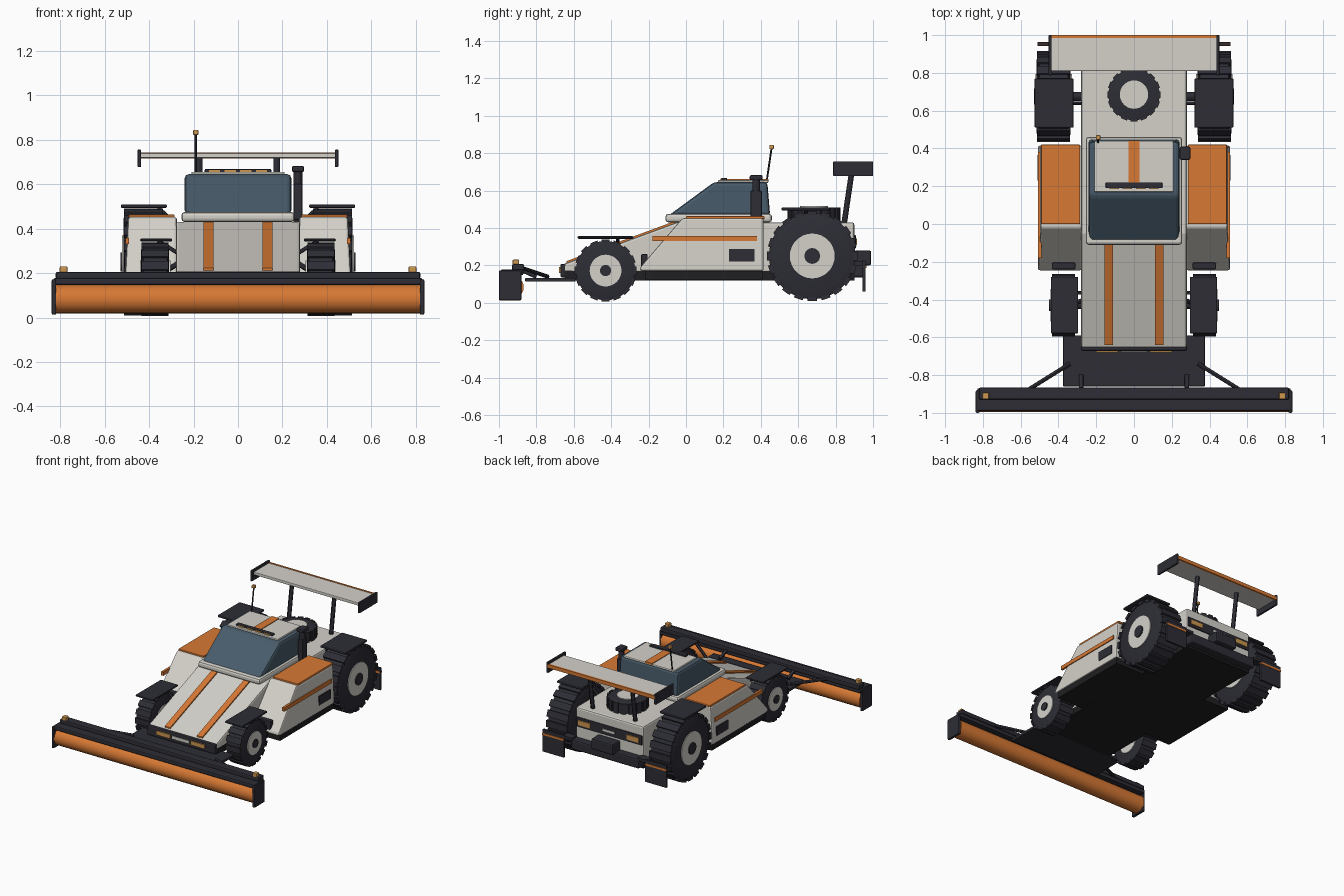
import bpy, bmesh, math
from mathutils import Vector, Matrix

if "Cube" in bpy.data.objects:
    bpy.data.objects.remove(bpy.data.objects["Cube"], do_unlink=True)


def material(name, r, g, b):
    m = bpy.data.materials.new(name)
    m.use_nodes = True
    m.diffuse_color = (r, g, b, 1)
    m.node_tree.nodes["Principled BSDF"].inputs["Base Color"].default_value = (r, g, b, 1)
    return m


WHITE = material("off white", .66, .64, .59)
ORANGE = material("orange", .68, .19, .034)
DARK = material("charcoal", .026, .026, .036)
BLACK = material("floor black", .014, .014, .016)
GLASS = material("blue glass", .065, .105, .145)
AMBER = material("amber", .62, .31, .08)
round_parts = []


def finish(name, bm, mats, bevel=0):
    bmesh.ops.recalc_face_normals(bm, faces=bm.faces)
    me = bpy.data.meshes.new(name)
    bm.to_mesh(me)
    bm.free()
    for m in mats:
        me.materials.append(m)
    ob = bpy.data.objects.new(name, me)
    bpy.context.collection.objects.link(ob)
    if bevel:
        mod = ob.modifiers.new("Bevel", "BEVEL")
        mod.width = bevel
        mod.segments = 2
    return ob


def box(name, x, y, z, mat, bevel=0):
    """Box given by its (low, high) range on each axis."""
    bm = bmesh.new()
    size = [abs(r[1] - r[0]) for r in (x, y, z)]
    mid = [(r[0] + r[1]) / 2 for r in (x, y, z)]
    bmesh.ops.create_cube(bm, size=1, matrix=Matrix.Translation(mid) @ Matrix.Diagonal((*size, 1)))
    return finish(name, bm, [mat], bevel)


def pair(name, x, y, z, mat, bevel=0):
    for side, s in (("left", 1), ("right", -1)):
        box(f"{name}_{side}", (s * x[0], s * x[1]), y, z, mat, bevel)


def prism(name, profile, x0, x1, mat, bevel=0, taper=None):
    """Side profile (y, z) stretched along x; taper moves the high outer edge."""
    bm = bmesh.new()
    face = bm.faces.new([bm.verts.new((x0, y, z)) for y, z in profile])
    new = bmesh.ops.extrude_face_region(bm, geom=[face])["geom"]
    for v in new:
        if isinstance(v, bmesh.types.BMVert):
            v.co.x = taper if taper and v.co.z > .4 else x1
    return finish(name, bm, [mat], bevel)


def rod(name, a, b, r, mat, sides=12):
    a, b = Vector(a), Vector(b)
    bm = bmesh.new()
    rot = (b - a).to_track_quat("Z", "Y").to_matrix().to_4x4()
    bmesh.ops.create_cone(bm, cap_ends=True, segments=sides, radius1=r, radius2=r,
                          depth=(b - a).length, matrix=Matrix.Translation((a + b) / 2) @ rot)
    ob = finish(name, bm, [mat])
    round_parts.append(ob)
    return ob


def wheel(name, centre, radius, width, rim, hub, lugs, flat=False):
    """Lathed tyre with lugs around it, a pale rim and a dark hub."""
    h, r, n = width / 2, radius * .955, 36
    bm = bmesh.new()
    profile = [(-h, 0), (-h, r * .85), (-h * .85, r), (h * .85, r), (h, r * .85), (h, 0)]
    verts = [bm.verts.new((x, 0, z)) for x, z in profile]
    edges = [bm.edges.new(e) for e in zip(verts, verts[1:])]
    bmesh.ops.spin(bm, geom=verts + edges, cent=(0, 0, 0), axis=(1, 0, 0),
                   angle=math.tau, steps=n, use_duplicate=False)
    bmesh.ops.remove_doubles(bm, verts=bm.verts, dist=.0001)
    for i in range(lugs):
        bmesh.ops.create_cube(bm, size=1, matrix=Matrix.Rotation(math.tau * i / lugs, 4, "X")
                              @ Matrix.Translation((0, 0, radius * .95))
                              @ Matrix.Diagonal((width * .97, radius * 4 / lugs, radius * .09, 1)))
    place = Matrix.Translation(centre) @ (Matrix.Rotation(math.pi / 2, 4, "Y") if flat else Matrix())
    tyre = finish(name + "_tyre", bm, [DARK])
    round_parts.append(tyre)
    tyre.matrix_world = place
    for part, size, out, mat in (("rim", rim, .006, WHITE), ("hub", hub, .014, DARK)):
        if size:
            rod(f"{name}_{part}", (-h - out, 0, 0), (h + out, 0, 0), size, mat, 32).matrix_world = place


# Chassis and central body
box("chassis_floor", (-.28, .28), (-.65, .9), (.12, .17), BLACK)
box("pod_floor", (-.5, .5), (-.22, .41), (.125, .175), BLACK)
prism("main_body", [(-.66, .16), (-.66, .205), (-.05, .43), (.9, .43), (.9, .16)],
      -.28, .28, WHITE, .012)
for s in (1, -1):
    prism("nose_stripe", [(-.64, .205), (-.64, .222), (-.05, .44), (-.05, .42)],
          s * .11, s * .155, ORANGE)

# Side pods
for side, s in (("left", 1), ("right", -1)):
    prism("side_pod_" + side, [(-.245, .17), (-.245, .19), (-.02, .452), (.415, .452), (.415, .17)],
          s * .275, s * .508, WHITE, .012, s * .494)
pair("pod_top_panel", (.285, .492), (0, .42), (.448, .463), ORANGE, .004)
pair("pod_side_stripe", (.49, .507), (-.18, .38), (.33, .358), ORANGE)
pair("pod_vent", (.495, .51), (.23, .365), (.22, .287), DARK)

# Cabin
box("cabin_rim", (-.255, .255), (-.11, .46), (.43, .475), WHITE, .015)
prism("cabin_glass", [(-.095, .465), (.15, .645), (.435, .645), (.45, .465)], -.24, .24, GLASS, .018)
box("roof", (-.21, .21), (.17, .44), (.64, .656), WHITE, .006)
box("roof_stripe", (-.03, .03), (.19, .442), (.65, .661), ORANGE)
box("roof_light_bar", (-.15, .15), (.19, .22), (.648, .668), DARK, .004)
for i in range(4):
    x = (i - 1.5) * .07
    box("roof_lamp", (x - .025, x + .025), (.184, .195), (.651, .665), AMBER)

# Exhaust stack and antenna
rod("exhaust_pipe", (.27, .375, .43), (.27, .375, .67), .02, DARK)
box("exhaust_cap", (.242, .298), (.34, .41), (.655, .682), DARK, .008)
box("exhaust_base", (.25, .29), (.345, .405), (.44, .6), DARK, .006)
rod("antenna", (-.19, .43, .64), (-.19, .458, .83), .005, DARK, 8)
box("antenna_tip", (-.202, -.178), (.446, .47), (.822, .844), AMBER, .004)

# Wheels, axles, fenders and flaps
for side, s in (("left", 1), ("right", -1)):
    wheel("rear_wheel_" + side, (s * .425, .675, .25), .242, .18, .12, .042, 20)
    wheel("front_wheel_" + side, (s * .373, -.43, .172), .166, .125, .085, .03, 16)
    rod("rear_fender_arm", (s * .26, .64, .4), (s * .36, .64, .495), .009, DARK)
    rod("front_fender_arm", (s * .27, -.365, .29), (s * .36, -.365, .345), .009, DARK)
    rod("front_upper_arm", (s * .26, -.4, .25), (s * .34, -.43, .2), .012, DARK)
rod("rear_axle", (-.36, .675, .25), (.36, .675, .25), .025, DARK)
rod("front_axle", (-.33, -.43, .172), (.33, -.43, .172), .02, DARK)
pair("rear_fender", (.32, .527), (.51, .77), (.493, .509), DARK, .006)
pair("front_fender", (.296, .44), (-.58, -.28), (.342, .356), DARK, .006)
pair("front_mud_flap", (.31, .435), (-.24, -.205), (.19, .26), DARK, .006)
pair("rear_mud_flap", (.335, .51), (.945, .96), (.06, .225), DARK)
pair("rear_flap_stripe", (.335, .51), (.942, .964), (.185, .2), ORANGE)
pair("rear_flap_arm", (.27, .35), (.9, .957), (.2, .22), DARK)

# Rear deck and tail
wheel("spare_wheel", (0, .685, .47), .142, .08, .075, 0, 16, True)
box("tail_panel", (-.27, .27), (.89, .908), (.29, .362), DARK, .004)
pair("tail_lamp", (.15, .25), (.9, .915), (.308, .344), AMBER)
box("tail_plate", (-.05, .05), (.9, .913), (.318, .334), WHITE)
box("rear_bumper", (-.28, .28), (.88, .955), (.135, .21), DARK, .012)
box("hitch_block", (-.09, .09), (.9, .99), (.2, .28), DARK, .01)

# Rear wing
box("wing_board", (-.44, .44), (.81, .988), (.718, .74), WHITE, .004)
box("wing_edge", (-.44, .44), (.986, 1), (.716, .742), ORANGE)
pair("wing_end_plate", (.436, .452), (.787, 1), (.677, .756), DARK, .004)
for s in (1, -1):
    rod("wing_post", (s * .175, .845, .42), (s * .175, .89, .725), .015, DARK)

# Front bumper and mounting platform
box("front_bumper", (-.28, .28), (-.672, -.6), (.135, .208), DARK, .01)
pair("head_lamp", (.085, .2), (-.68, -.665), (.16, .19), AMBER)
box("front_plate", (-.07, .07), (-.677, -.668), (.165, .185), WHITE)
box("blade_platform", (-.375, .375), (-.86, -.59), (.113, .133), DARK, .004)
for s in (1, -1):
    rod("platform_brace", (s * .34, -.74, .14), (s * .58, -.89, .19), .011, DARK)
    rod("platform_pin", (s * .28, -.8, .14), (s * .28, -.9, .185), .012, DARK)

# Sweeping drum with its hood
rod("drum", (-.82, -.932, .083), (.82, -.932, .083), .064, ORANGE, 24)
box("drum_hood", (-.83, .83), (-.99, -.87), (.147, .178), DARK, .008)
box("hood_rail", (-.82, .82), (-.93, -.865), (.172, .206), DARK, .008)
pair("drum_end_plate", (.818, .838), (-1, -.88), (.013, .172), DARK, .006)
pair("hood_beacon", (.768, .802), (-.927, -.893), (.2, .23), AMBER, .004)

bpy.ops.object.select_all(action="DESELECT")
for ob in round_parts:
    ob.select_set(True)
bpy.context.view_layer.objects.active = round_parts[0]
bpy.ops.object.shade_smooth_by_angle(angle=math.radians(30))
